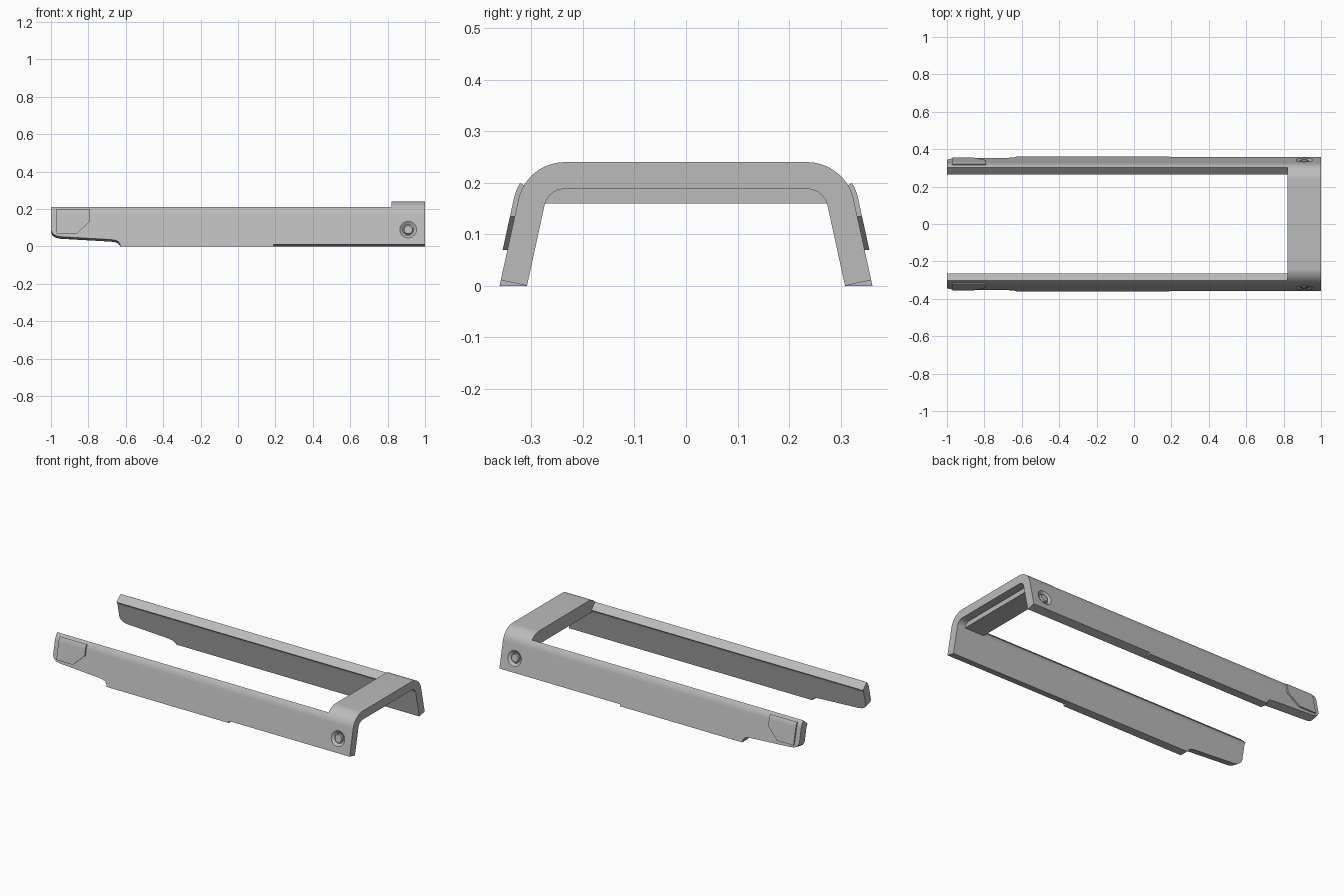
import bpy, bmesh, math
from mathutils import Vector, Matrix

cube = bpy.data.objects.get("Cube")
if cube:
    bpy.data.objects.remove(cube, do_unlink=True)

# Section dimensions: sloping leg, round shoulder, flat bridge
CY, CZ, R_OUT, R_IN = 0.235, 0.1475, 0.0925, 0.0405
LEAN = math.radians(12.3)
CUT = math.radians(42.5)          # shoulder angle where the rail top is cut
BRIDGE_X = 0.82
NORMAL = Vector((0, math.cos(LEAN), math.sin(LEAN)))

grey = bpy.data.materials.new("satin grey")
grey.use_nodes = True
grey.diffuse_color = (0.5, 0.5, 0.5, 1)
bsdf = grey.node_tree.nodes["Principled BSDF"]
bsdf.inputs["Base Color"].default_value = (0.5, 0.5, 0.5, 1)
bsdf.inputs["Roughness"].default_value = 0.6


def arc(r, a0, a1, n=10):
    """Points (y, z) on the shoulder arc."""
    angles = [a0 + (a1 - a0) * i / n for i in range(n + 1)]
    return [(CY + r * math.cos(a), CZ + r * math.sin(a)) for a in angles]


def leg_point(r, z):
    """Point at height z on the leg face lying r from the shoulder centre."""
    return (CY + (r - (z - CZ) * math.sin(LEAN)) / math.cos(LEAN), z)


def prism(points, step):
    """Closed prism from a 3D outline swept by a vector."""
    bm = bmesh.new()
    face = bm.faces.new([bm.verts.new(p) for p in points])
    swept = bmesh.ops.extrude_face_region(bm, geom=[face])["geom"]
    verts = [v for v in swept if isinstance(v, bmesh.types.BMVert)]
    bmesh.ops.translate(bm, verts=verts, vec=step)
    bmesh.ops.recalc_face_normals(bm, faces=bm.faces[:])
    return bm


def along_x(section, x0, x1):
    return prism([(x0, y, z) for y, z in section], (x1 - x0, 0, 0))


def cone(centre, r0, r1, depth):
    """Round part whose axis is the leg normal; r1 is on the outside."""
    bm = bmesh.new()
    turn = Vector((0, 0, 1)).rotation_difference(NORMAL).to_matrix().to_4x4()
    bmesh.ops.create_cone(bm, cap_ends=True, segments=32, radius1=r0, radius2=r1,
                          depth=depth, matrix=Matrix.Translation(centre) @ turn)
    return bm


def make(name, bm):
    mesh = bpy.data.meshes.new(name)
    bm.to_mesh(mesh)
    bm.free()
    ob = bpy.data.objects.new(name, mesh)
    bpy.context.collection.objects.link(ob)
    mesh.materials.append(grey)
    return ob


def finish(ob, cutters=(), mirrored=True):
    """Apply cuts, mirror across the centre line and shade."""
    bpy.ops.object.select_all(action='DESELECT')
    bpy.context.view_layer.objects.active = ob
    ob.select_set(True)
    for c in cutters:
        m = ob.modifiers.new("cut", 'BOOLEAN')
        m.operation, m.solver, m.object = 'DIFFERENCE', 'EXACT', c
        c.hide_render = True
        bpy.ops.object.modifier_apply(modifier=m.name)
        bpy.data.objects.remove(c, do_unlink=True)
    if mirrored:
        m = ob.modifiers.new("mirror", 'MIRROR')
        m.use_axis = (False, True, False)
        m.use_clip = False
        m.use_mirror_merge = False
        bpy.ops.object.modifier_apply(modifier=m.name)
    bpy.ops.object.shade_smooth_by_angle(angle=math.radians(30))


# Side rails with a raised, rounded tail and a countersunk fixing hole
inner_foot = leg_point(R_IN, 0)
outer_foot = leg_point(R_OUT, 0.0112)
rails = make("side_rails", along_x(
    [outer_foot] + arc(R_OUT, LEAN, CUT) + arc(R_IN, CUT, LEAN) + [inner_foot], -1, 1))

tail = [(-1.1, -0.1), (-0.62, -0.1), (-0.63, 0.01), (-0.64, 0.024), (-0.655, 0.032),
        (-0.68, 0.036), (-0.95, 0.052), (-0.975, 0.058), (-0.992, 0.07),
        (-1.0, 0.09), (-1.1, 0.09)]
slope = math.tan(LEAN)
tail_cut = make("tail_cutter", prism(
    [(x, 0.2, z - slope * 0.15) for x, z in tail], (0, 0.3, 0.3 * slope)))

hole = Vector((0.91, *leg_point(R_OUT, 0.09)))
hole_cut = make("hole_cutter", cone(hole - NORMAL * 0.006, 0.030, 0.045, 0.0122))
finish(rails, [tail_cut, hole_cut])

# Screw heads sitting in the fixing holes
finish(make("screw_heads", cone(hole - NORMAL * 0.008, 0.025, 0.022, 0.012)))

# Thin skid under the middle of each rail
skid = [leg_point(R_OUT, 0), outer_foot, inner_foot, (0.32, 0)]
finish(make("rail_skids", along_x(skid, -0.63, 0.19)))

# Bridge joining the rails at one end, with a deeper rib below it
half = arc(R_OUT, CUT, math.pi / 2)
inner = arc(R_IN, math.pi / 2, CUT)
section = (half + [(-y, z) for y, z in reversed(half)]
           + [(-y, z) for y, z in reversed(inner)] + inner)
finish(make("bridge", along_x(section, BRIDGE_X, 1)), mirrored=False)

rib = arc(R_IN, math.radians(18), math.pi / 2)
finish(make("bridge_rib", along_x(
    rib + [(-y, z) for y, z in reversed(rib)], BRIDGE_X, 0.95)), mirrored=False)

# Raised grip pads on the tails, following the shoulder, one corner clipped
face_r, back_r = R_OUT + 0.009, R_OUT - 0.004
top = math.radians(31)
pad = along_x([leg_point(face_r, 0.07)] + arc(face_r, LEAN, top)
              + arc(back_r, top, LEAN) + [leg_point(back_r, 0.07)], -0.97, -0.79)
bmesh.ops.bisect_plane(pad, geom=pad.verts[:] + pad.edges[:] + pad.faces[:],
                       plane_co=(-0.79, 0.34, 0.135), plane_no=(0.065, 0, -0.07),
                       clear_outer=True)
bmesh.ops.holes_fill(pad, edges=[e for e in pad.edges if e.is_boundary])
bmesh.ops.recalc_face_normals(pad, faces=pad.faces[:])
finish(make("grip_pads", pad))
